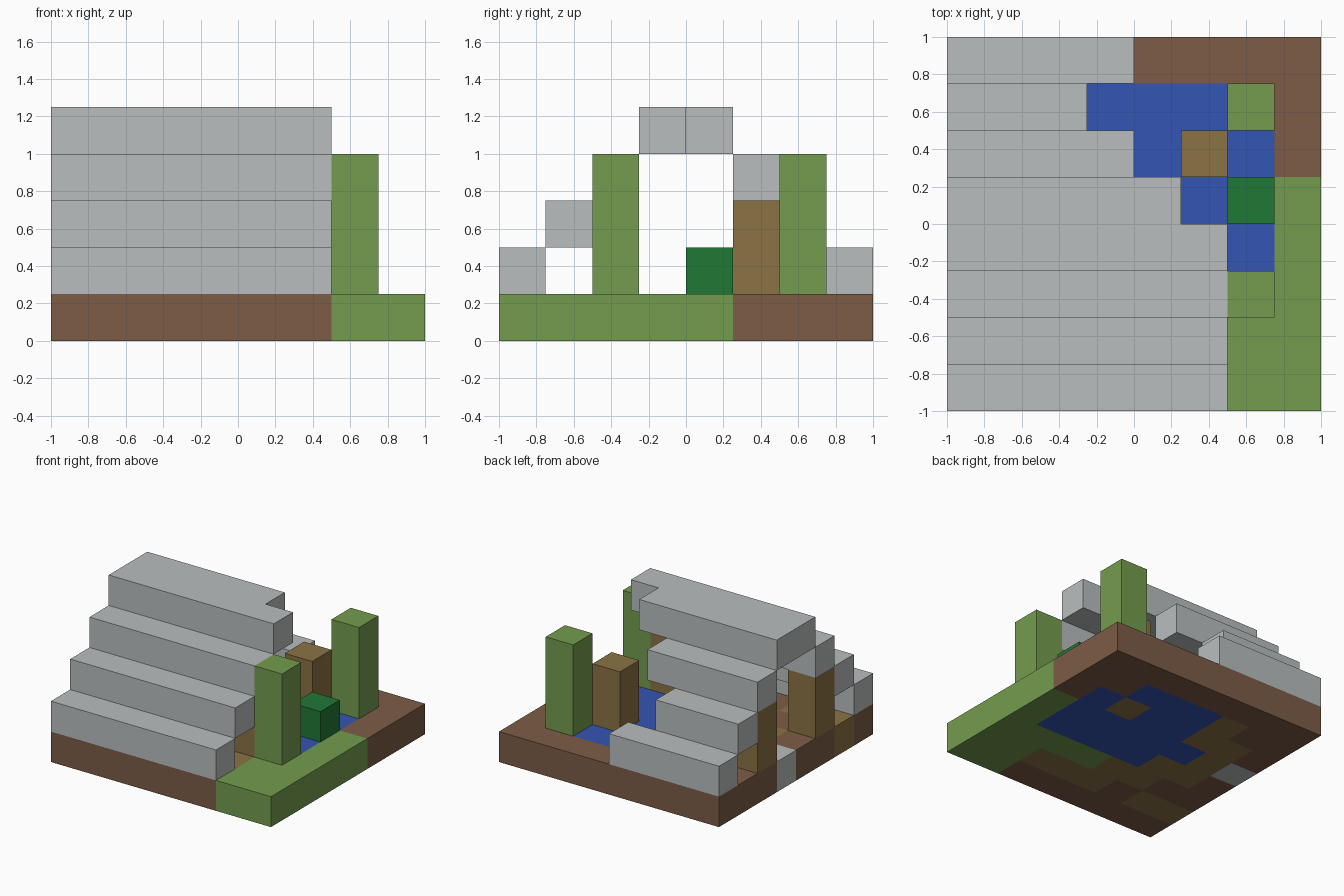
import bpy
import bmesh
from math import floor
from mathutils import Vector

cube = bpy.data.objects.get("Cube")
if cube:
    bpy.data.objects.remove(cube, do_unlink=True)

U = 0.25  # size of one block


def linear(c):
    c /= 255
    return c / 12.92 if c <= 0.04045 else ((c + 0.055) / 1.055) ** 2.4


def material(name, r, g, b):
    col = (linear(r), linear(g), linear(b), 1)
    m = bpy.data.materials.new(name)
    m.use_nodes = True
    m.diffuse_color = col
    bsdf = next(n for n in m.node_tree.nodes if n.type == 'BSDF_PRINCIPLED')
    bsdf.inputs["Base Color"].default_value = col
    return m


mats = {
    "D": material("soil_brown", 125, 92, 70),
    "W": material("wood_brown", 139, 115, 69),
    "B": material("water_blue", 52, 85, 178),
    "G": material("grass_green", 116, 156, 78),
    "S": material("stone_grey", 186, 190, 190),
    "L": material("leaf_green", 32, 120, 54),
}
keys = list(mats)


def finish(name, bm, materials):
    bmesh.ops.recalc_face_normals(bm, faces=bm.faces)
    me = bpy.data.meshes.new(name)
    bm.to_mesh(me)
    bm.free()
    for m in materials:
        me.materials.append(m)
    ob = bpy.data.objects.new(name, me)
    bpy.context.collection.objects.link(ob)


def blocks(name, key, col, row, level, wide=1, tall=1):
    """Box measured in whole blocks from the front corner of the ground."""
    bm = bmesh.new()
    bmesh.ops.create_cube(bm, size=1)
    for v in bm.verts:
        v.co = Vector(((v.co.x + 0.5) * wide + col - 4,
                       v.co.y + 0.5 + row - 4,
                       (v.co.z + 0.5) * tall + level)) * U
    finish(name, bm, [mats[key]])


# Ground slab: one letter per block, back row first
ground_map = [
    "DDDDDDDD",
    "DDWBBBDD",
    "DWWBBWBD",
    "SWBBBBBG",
    "DWWBBBBG",
    "DDWWGGGG",
    "WWDWWWGG",
    "DDDDDDGG",
]
bm = bmesh.new()
bmesh.ops.create_grid(bm, x_segments=8, y_segments=8, size=1)
top = bmesh.ops.extrude_face_region(bm, geom=bm.faces[:], use_keep_orig=True)["geom"]
bmesh.ops.translate(bm, vec=(0, 0, U),
                    verts=[g for g in top if isinstance(g, bmesh.types.BMVert)])
for f in bm.faces:
    c = f.calc_center_median() * 0.99
    f.material_index = keys.index(ground_map[7 - floor(c.y / U + 4)][floor(c.x / U + 4)])
finish("ground", bm, mats.values())

# Stepped stone roof, front to back: (level, length in blocks)
for row, (level, length) in enumerate([(1, 6), (2, 6), (3, 6), (4, 6),
                                       (4, 5), (3, 4), (2, 3), (1, 4)]):
    blocks(f"roof_step_{row + 1}", "S", 0, row, level, wide=length)

# Wooden corner posts
for col in (0, 5):
    for row in (2, 5):
        blocks(f"wood_post_{col}_{row}", "W", col, row, 1, tall=2)

# Tall green stalks and the small bush
for row in (2, 6):
    blocks(f"green_stalk_{row}", "G", 6, row, 1, tall=3)
blocks("bush", "L", 6, 4, 1)
